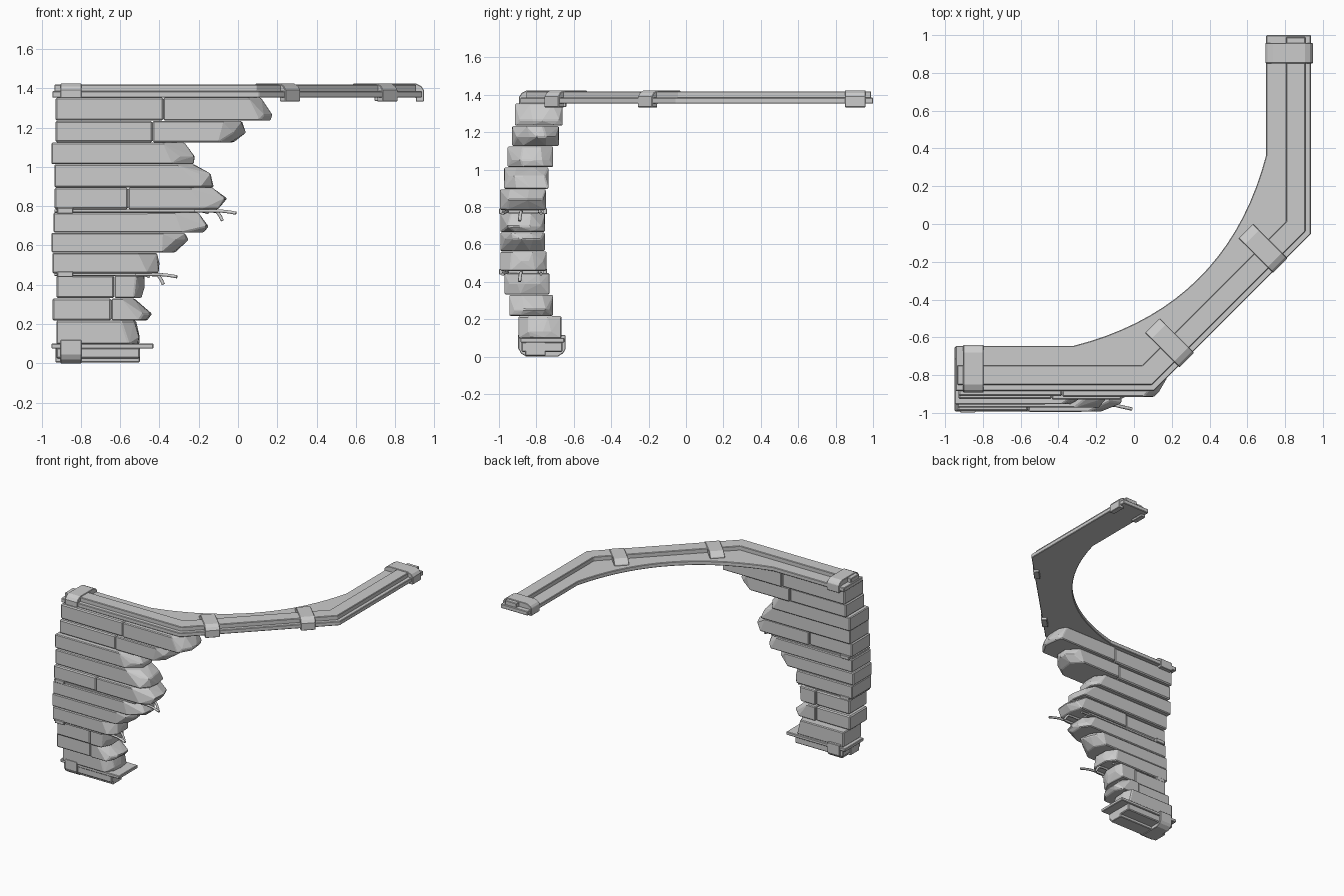
import bpy, bmesh, math, random
from mathutils import Vector, Matrix

if "Cube" in bpy.data.objects:
    bpy.data.objects.remove(bpy.data.objects["Cube"])

random.seed(4)


def finish(bm, name, bevel=0.0):
    bmesh.ops.recalc_face_normals(bm, faces=bm.faces)
    mesh = bpy.data.meshes.new(name)
    bm.to_mesh(mesh)
    bm.free()
    ob = bpy.data.objects.new(name, mesh)
    bpy.context.collection.objects.link(ob)
    if bevel:
        m = ob.modifiers.new("edge_wear", 'BEVEL')
        m.width, m.segments, m.limit_method = bevel, 1, 'ANGLE'
        m.angle_limit = math.radians(35)
    return ob


def prism(name, pts, d0, d1, mat=Matrix.Identity(4), bevel=0.0):
    """Extrude a 2D outline from depth d0 to d1, then transform it."""
    bm = bmesh.new()
    face = bm.faces.new([bm.verts.new((p[0], p[1], d0)) for p in pts])
    new = bmesh.ops.extrude_face_region(bm, geom=[face])["geom"]
    bmesh.ops.translate(bm, vec=(0, 0, d1 - d0),
                        verts=[v for v in new if isinstance(v, bmesh.types.BMVert)])
    bm.transform(mat)
    return finish(bm, name, bevel)


def box(name, x0, x1, y0, y1, z0, z1, bevel=0.0):
    return prism(name, [(x0, y0), (x1, y0), (x1, y1), (x0, y1)], z0, z1, bevel=bevel)


# Cap plate with an arched inner edge
a, b = Vector((0.70, 0.365)), Vector((-0.32, -0.645))
arch = []
for i in range(19):
    t = i / 18
    arch.append(a.lerp(b, t) + Vector((0.707, -0.707)) * 0.212 * (1 - (2 * t - 1) ** 2))
outer = [(-0.945, -0.884), (0.106, -0.884), (0.937, -0.053), (0.937, 1.0)]
prism("cap_plate", outer + [(0.70, 1.0)] + arch + [(-0.945, -0.645)], 1.352, 1.385, bevel=0.004)

# Raised rail on the cap
rail = [(-0.935, -0.852), (0.095, -0.852), (0.907, -0.04), (0.907, 0.99),
        (0.805, 0.99), (0.805, 0.012), (0.045, -0.748), (-0.935, -0.748)]
prism("cap_rail", rail, 1.38, 1.418, bevel=0.004)

# Clips folded over the cap
both = [(-.125, 1.335), (-.125, 1.395), (-.113, 1.41), (-.085, 1.424), (.085, 1.424), (.113, 1.41),
        (.127, 1.39), (.127, 1.333), (.085, 1.333), (.085, 1.353), (-.085, 1.353), (-.085, 1.335)]
one = [(-.13, 1.37), (-.13, 1.395), (-.085, 1.424)] + both[4:10] + [(-.085, 1.37)]


def clip(name, profile, cx, cy, angle):
    mat = (Matrix.Translation((cx, cy, 0)) @ Matrix.Rotation(math.radians(angle), 4, 'Z')
           @ Matrix.Rotation(math.pi / 2, 4, 'X'))
    prism(name, profile, -0.054, 0.054, mat, 0.003)


clip("cap_clip_left", both, -0.85, -0.765, -90)
clip("cap_clip_end", both, 0.82, 0.905, 0)
clip("cap_clip_corner_1", one, 0.19, -0.63, -45)
clip("cap_clip_corner_2", one, 0.685, -0.13, -45)

# Base: inverted plate, rail and clip
box("base_plate", -0.95, -0.43, -0.885, -0.65, 0.075, 0.10, 0.004)
box("base_rail", -0.93, -0.50, -0.86, -0.75, 0.004, 0.08, 0.004)
box("base_stone", -0.925, -0.50, -0.88, -0.66, 0.025, 0.08, 0.006)
clip("base_clip", [(u, (1.424 - z) * 1.3) for u, z in both], -0.85, -0.77, -90)


def broken_stone(name, x0, y0, y1, z0, z1, top, nose, nose_z, bottom):
    """Slab with a square left end and a faceted, broken right end."""
    bm = bmesh.new()
    rnd = random.uniform
    zn = z0 + (z1 - z0) * nose_z
    pts = [(x0, y, z) for y in (y0, y1) for z in (z0, z1)]
    long = nose - x0
    cut = min(0.13, long * 0.4)
    # corners where the front and back faces begin to break
    for y, inset in ((y0, rnd(0.5, 1.0)), (y1, rnd(0.15, 0.8))):
        pts += [(top - cut * inset, y, z1), (bottom - cut * inset * rnd(0.5, 1), y, z0)]
        pts += [(nose - cut * inset * 0.6, y + (0.025 if y == y0 else -0.02), zn)]
    # broken tip, narrower than the slab
    for f in (rnd(0.22, 0.35), rnd(0.6, 0.8)):
        y = y0 + (y1 - y0) * f
        pts += [(top - rnd(0, 0.015), y, z1), (bottom - rnd(0, 0.015), y + rnd(-.02, .02), z0)]
        pts += [(nose - rnd(0, 0.02), y + rnd(-.02, .02), zn)]
    pts.append((nose, y0 + (y1 - y0) * rnd(0.4, 0.6), zn))
    bmesh.ops.convex_hull(bm, input=[bm.verts.new(p) for p in pts])
    loose = [v for v in bm.verts if not v.link_faces]
    bmesh.ops.delete(bm, geom=loose, context='VERTS')
    bmesh.ops.dissolve_limit(bm, angle_limit=0.02, verts=bm.verts, edges=bm.edges)
    finish(bm, name, 0.006)


# Stone courses: left x, joint, y range, z range, then top / nose / nose height / bottom reach
courses = [
    (-.925, None, -.895, -.665, .098, .217, -.515, -.50, .3, -.50),
    (-.945, -.645, -.945, -.71, .218, .33, -.52, -.437, .3, -.46),
    (-.925, -.63, -.97, -.73, .332, .447, -.47, -.475, .5, -.485),
    (-.945, None, -.992, -.745, .458, .562, -.41, -.40, .5, -.395),
    (-.95, None, -.992, -.755, .564, .664, -.27, -.25, .65, -.32),
    (-.94, None, -.992, -.755, .666, .767, -.20, -.15, .3, -.17),
    (-.935, -.56, -.995, -.748, .784, .894, -.12, -.055, .5, -.10),
    (-.935, None, -.972, -.735, .896, 1.012, -.22, -.14, .6, -.12),
    (-.95, None, -.955, -.71, 1.014, 1.123, -.26, -.22, .35, -.215),
    (-.93, -.435, -.93, -.68, 1.125, 1.233, .03, .04, .45, -.02),
    (-.93, -.38, -.915, -.66, 1.235, 1.352, .12, .175, .25, .165),
]
for i, (x0, joint, y0, y1, z0, z1, *reach) in enumerate(courses, 1):
    if joint:
        box(f"course_{i}_stone", x0, joint, y0 + .004, y1 - .01, z0, z1, 0.008)
        x0 = joint + .001
    broken_stone(f"course_{i}_broken_stone", x0, y0, y1, z0, z1, *reach)

# Reinforcing rods bent where they leave the wall, with retaining bands


def rod(name, pts):
    cu = bpy.data.curves.new(name, 'CURVE')
    cu.dimensions = '3D'
    cu.bevel_depth, cu.bevel_resolution, cu.use_fill_caps = 0.009, 1, True
    sp = cu.splines.new('POLY')
    sp.points.add(len(pts) - 1)
    for p, co in zip(sp.points, pts):
        p.co = (*co, 1)
    bpy.context.collection.objects.link(bpy.data.objects.new(name, cu))


for level, z, x_out, y_mid in (("lower", .452, -.42, -.87), ("upper", .776, -.12, -.87)):
    for k, (dy, run, drop, side) in enumerate(((-.085, .10, .012, -.025), (-.01, .03, .05, -.01),
                                               (.085, -.04, .01, .01))):
        y = y_mid + dy
        x = x_out + min(run, 0) * 2
        path = [(-.935, y, z), (x - .04, y, z)]
        for t in (.25, .5, .75, 1):
            path.append((x + (abs(run) + .01) * t, y + side * t, z - drop * t * t))
        rod(f"{level}_rod_{k + 1}", path)
    box(f"{level}_mesh_strip", -.935, x_out - .1, -.985, -.76, z - .006, z + .006)
    box(f"{level}_rod_band", -.92, -.84, -.999, -.742, z - .013, z + .016, 0.003)
